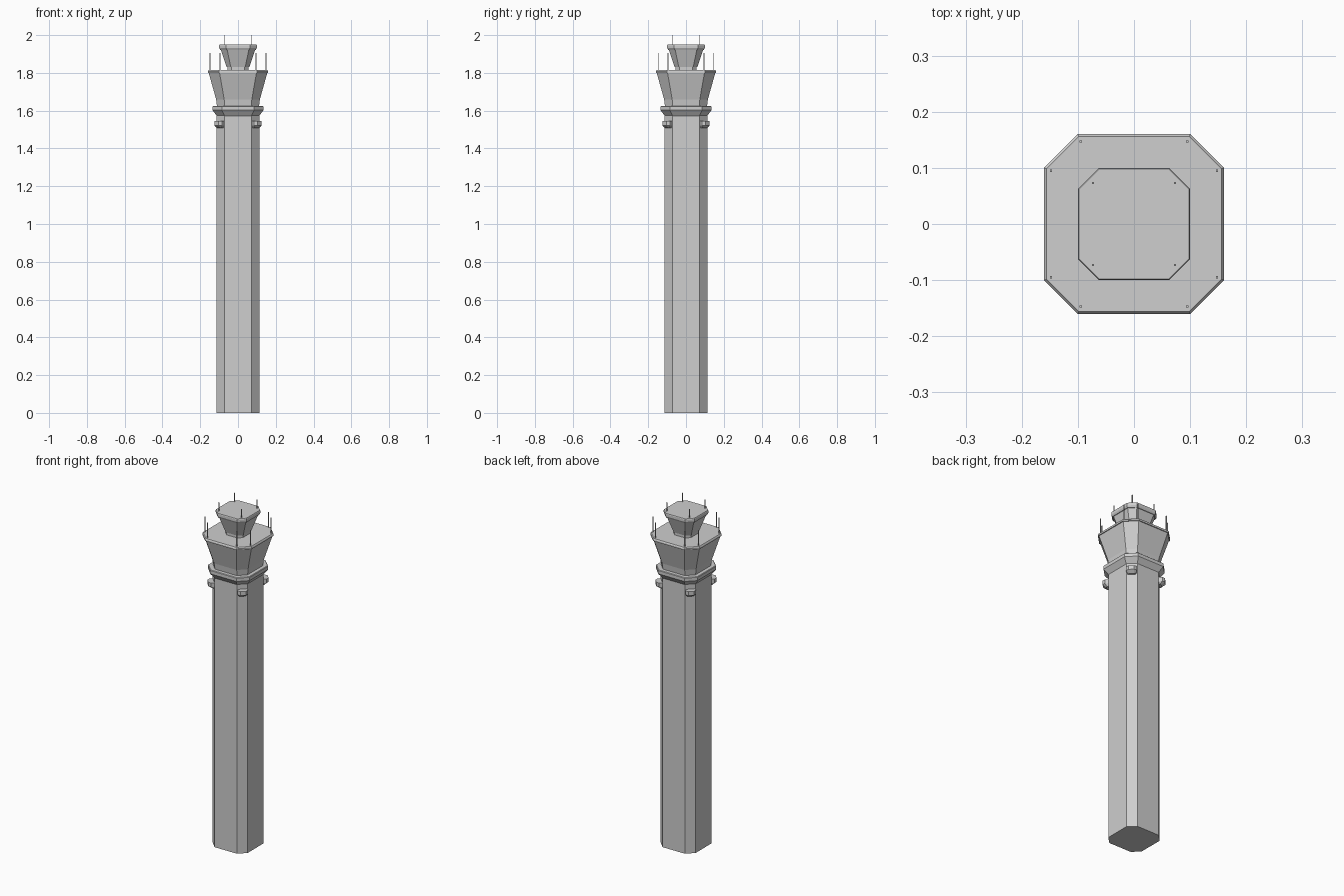
import bpy, bmesh, math
from mathutils import Matrix, Vector

cube = bpy.data.objects.get("Cube")
if cube:
    bpy.data.objects.remove(cube, do_unlink=True)

concrete = bpy.data.materials.new("pale_concrete")
concrete.use_nodes = True
GREY = (0.62, 0.62, 0.62, 1)
concrete.diffuse_color = GREY
concrete.node_tree.nodes["Principled BSDF"].inputs["Base Color"].default_value = GREY


def loft(name, rings, matrix=Matrix()):
    """Skin a stack of equal-sized closed rings and cap both ends."""
    bm = bmesh.new()
    loops = [[bm.verts.new(matrix @ Vector(p)) for p in ring] for ring in rings]
    for low, high in zip(loops, loops[1:]):
        n = len(low)
        for i in range(n):
            j = (i + 1) % n
            bm.faces.new((low[i], low[j], high[j], high[i]))
    bm.faces.new(loops[0][::-1])
    bm.faces.new(loops[-1])
    bmesh.ops.recalc_face_normals(bm, faces=bm.faces)
    mesh = bpy.data.meshes.new(name)
    bm.to_mesh(mesh)
    bm.free()
    mesh.materials.append(concrete)
    obj = bpy.data.objects.new(name, mesh)
    bpy.context.collection.objects.link(obj)
    return obj


def octagon(half, z, ratio=0.63):
    """Square of given half width with cut corners."""
    f = half * ratio
    return [(half, -f, z), (half, f, z), (f, half, z), (-f, half, z),
            (-half, f, z), (-half, -f, z), (-f, -half, z), (f, -half, z)]


def tower_part(name, profile, ratio=0.63):
    return loft(name, [octagon(half, z, ratio) for half, z in profile])


# Tall shaft and the flared collar at its head
tower_part("shaft", [(0.113, 0), (0.113, 1.58)], 0.64)
tower_part("collar", [(0.113, 1.573), (0.135, 1.603), (0.135, 1.622), (0.132, 1.625)])

# Main cab with sill, sloped walls and roof rim
tower_part("cab_sill", [(0.111, 1.62), (0.116, 1.66)])
tower_part("cab_walls", [(0.116, 1.66), (0.155, 1.80)])
tower_part("cab_roof", [(0.16, 1.80), (0.16, 1.808), (0.156, 1.814)])

# Small upper cab
tower_part("upper_base", [(0.056, 1.81), (0.056, 1.83)])
tower_part("upper_walls", [(0.060, 1.83), (0.092, 1.925)])
tower_part("upper_roof", [(0.095, 1.922), (0.10, 1.932), (0.10, 1.945), (0.098, 1.949)])

# Brackets on the four cut corners of the shaft
FACE = 0.131
for k in range(4):
    turn = Matrix.Rotation(math.radians(45 + 90 * k), 4, "Z")
    rings = []
    for depth, wide, z in ((0.012, 0.020, 1.508), (0.031, 0.028, 1.522), (0.031, 0.028, 1.545)):
        out = FACE + depth
        rings.append([(FACE - 0.01, -wide, z), (out - 0.4 * depth, -wide, z),
                      (out, -wide * 0.55, z), (out, wide * 0.55, z),
                      (out - 0.4 * depth, wide, z), (FACE - 0.01, wide, z)])
    loft(f"corner_bracket_{k + 1}", rings, turn)


def mast(name, x, y, bottom, top, r=0.002):
    loft(name, [[(x - r, y - r, z), (x + r, y - r, z), (x + r, y + r, z), (x - r, y + r, z)]
                for z in (bottom, top)])


# Thin antenna masts, mirrored to every corner
for sx in (-1, 1):
    for sy in (-1, 1):
        tag = ("left" if sx > 0 else "right") + ("_back" if sy > 0 else "_front")
        mast(f"side_mast_{tag}", sx * 0.148, sy * 0.095, 1.81, 1.905)
        mast(f"end_mast_{tag}", sx * 0.095, sy * 0.147, 1.81, 1.905)
        mast(f"upper_mast_{tag}", sx * 0.073, sy * 0.073, 1.945, 2.0)
